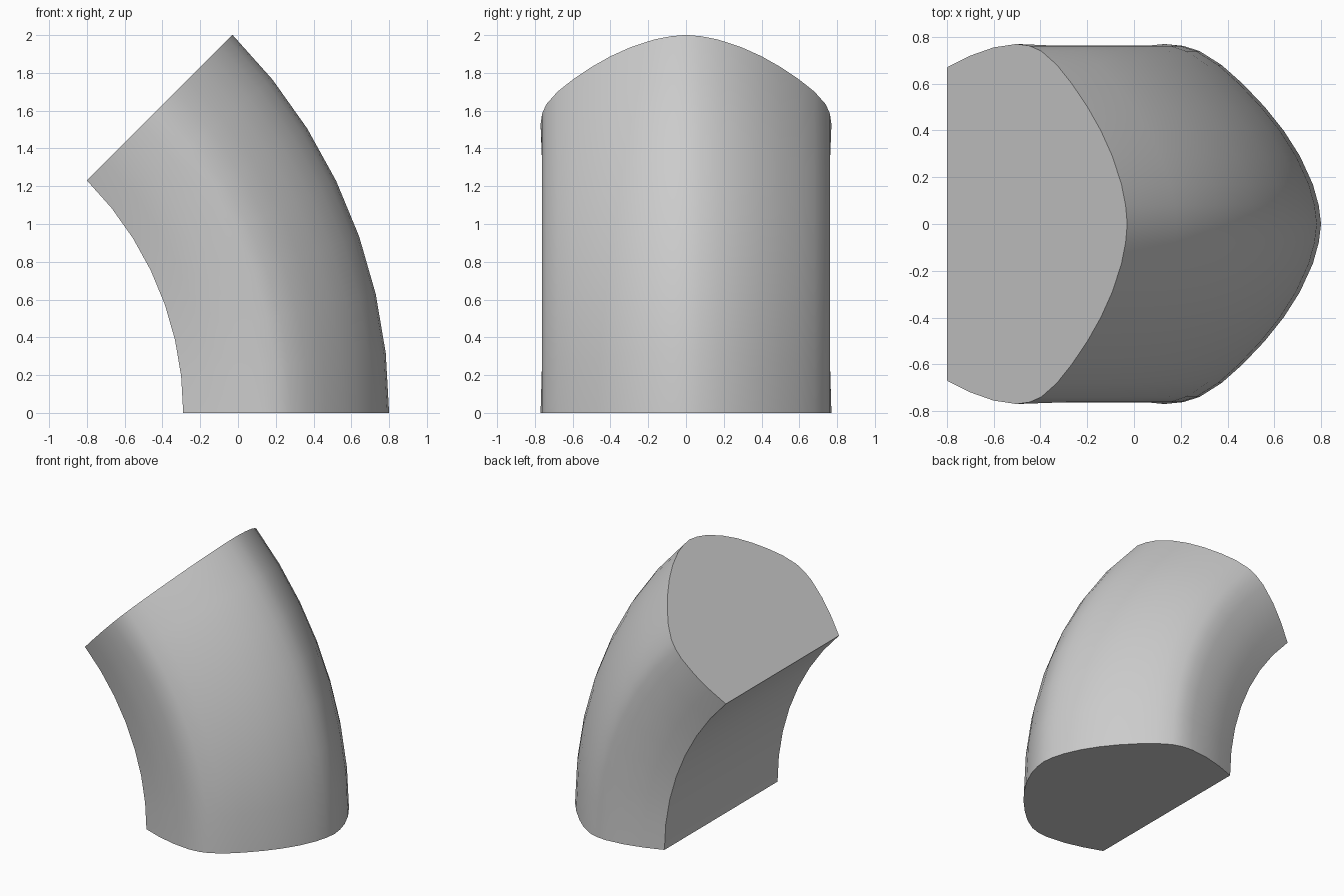
import bpy
import bmesh
import math
from mathutils import Vector

cube = bpy.data.objects.get("Cube")
if cube:
    bpy.data.objects.remove(cube, do_unlink=True)

PIVOT = Vector((-2.03, 0, 0))
SWEEP = math.radians(45)
STEPS = 7

# Half cross-section (x, y), from the flat inner side to the outer crest
half = [(-0.29, 0.67), (-0.15, 0.72), (-0.01, 0.755), (0.13, 0.77),
        (0.21, 0.762), (0.28, 0.74), (0.375, 0.68), (0.465, 0.60),
        (0.56, 0.50), (0.64, 0.40), (0.71, 0.29), (0.765, 0.17),
        (0.79, 0.08), (0.80, 0.0)]
outline = half + [(x, -y) for x, y in reversed(half[:-1])]

grey = bpy.data.materials.new("light_grey")
grey.use_nodes = True
colour = (0.6, 0.6, 0.6, 1)
grey.diffuse_color = colour
grey.node_tree.nodes["Principled BSDF"].inputs["Base Color"].default_value = colour

# Sweep the outline around the pivot to make the curved wall
bm = bmesh.new()
ring = [bm.verts.new((x, y, 0)) for x, y in outline]
edges = [bm.edges.new((a, b)) for a, b in zip(ring, ring[1:] + ring[:1])]
bmesh.ops.spin(bm, geom=ring + edges, cent=PIVOT, axis=(0, -1, 0),
               angle=SWEEP, steps=STEPS, use_duplicate=False)
bmesh.ops.remove_doubles(bm, verts=bm.verts[:], dist=0.0001)

# The sides are slightly narrower between the two ends
for v in bm.verts:
    angle = math.atan2(v.co.z, v.co.x - PIVOT.x)
    if 0.01 < angle < SWEEP - 0.01:
        v.co.y = max(-0.763, min(0.763, v.co.y))

# Flat end caps
bmesh.ops.holes_fill(bm, edges=[e for e in bm.edges if e.is_boundary], sides=0)
bmesh.ops.recalc_face_normals(bm, faces=bm.faces[:])

mesh = bpy.data.meshes.new("curved_block")
bm.to_mesh(mesh)
bm.free()
mesh.materials.append(grey)
block = bpy.data.objects.new("curved_block", mesh)
bpy.context.collection.objects.link(block)

bpy.ops.object.select_all(action='DESELECT')
block.select_set(True)
bpy.context.view_layer.objects.active = block
bpy.ops.object.shade_smooth_by_angle(angle=math.radians(35))
